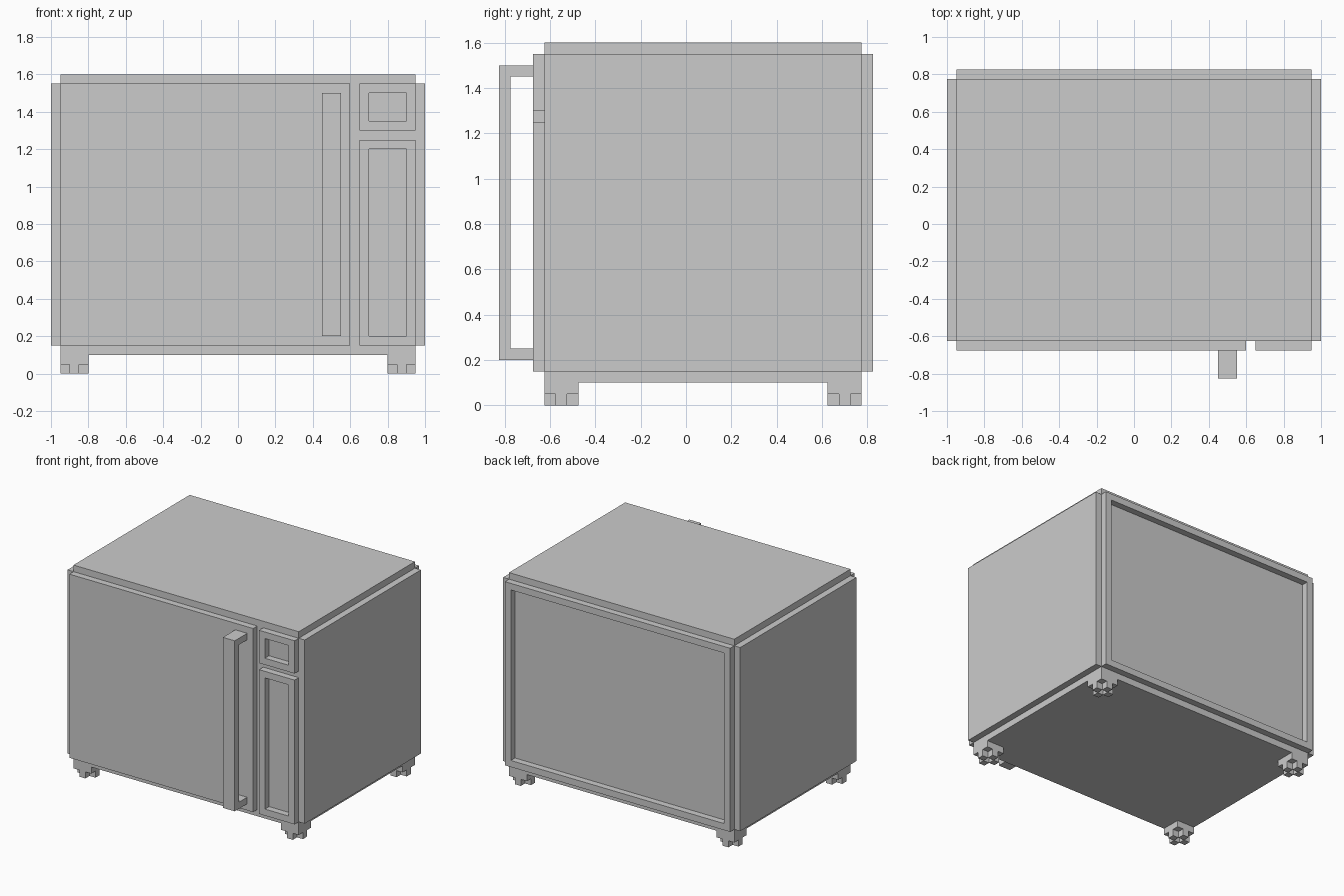
import bpy, bmesh
from mathutils import Vector

if "Cube" in bpy.data.objects:
    bpy.data.objects.remove(bpy.data.objects["Cube"])

U = 0.05                 # block unit all sizes are built from
FRONT, BACK = -0.625, 0.775


def finish(name, bm):
    bmesh.ops.recalc_face_normals(bm, faces=bm.faces)
    me = bpy.data.meshes.new(name)
    bm.to_mesh(me)
    bm.free()
    ob = bpy.data.objects.new(name, me)
    bpy.context.collection.objects.link(ob)
    return ob


def add_box(bm, x, y, z):
    vs = bmesh.ops.create_cube(bm, size=1)["verts"]
    for v in vs:
        v.co = Vector([r[0] + (c + 0.5) * (r[1] - r[0]) for c, r in zip(v.co, (x, y, z))])


def box(name, x, y, z):
    bm = bmesh.new()
    add_box(bm, x, y, z)
    return finish(name, bm)


def prism(name, pts, to3d, depth):
    """Closed 2D profile placed by to3d and extruded along depth."""
    bm = bmesh.new()
    face = bm.faces.new([bm.verts.new(to3d(a, b)) for a, b in pts])
    ext = bmesh.ops.extrude_face_region(bm, geom=[face], use_keep_orig=True)["geom"]
    bmesh.ops.translate(bm, vec=depth, verts=[g for g in ext if isinstance(g, bmesh.types.BMVert)])
    return finish(name, bm)


def frame(name, x, y, z, t=U):
    """Rectangular ring facing along y with border width t."""
    bm = bmesh.new()
    rings = []
    for yy in y:
        for d in (0, t):
            rings.append([bm.verts.new((a, yy, b)) for a, b in (
                (x[0] + d, z[0] + d), (x[1] - d, z[0] + d),
                (x[1] - d, z[1] - d), (x[0] + d, z[1] - d))])
    for p, q in ((0, 1), (2, 3), (0, 2), (1, 3)):
        for i in range(4):
            j = (i + 1) % 4
            bm.faces.new((rings[p][i], rings[p][j], rings[q][j], rings[q][i]))
    return finish(name, bm)


# cabinet: notched-corner profile running front to back
right = [(0.95, 0.1), (0.95, 0.15), (1, 0.15), (1, 1.55), (0.95, 1.55), (0.95, 1.6)]
prism("cabinet", right + [(-x, z) for x, z in reversed(right)],
      lambda x, z: (x, FRONT, z), (0, BACK - FRONT, 0))

# rear frame with recessed back
frame("back_frame", (-0.95, 0.95), (BACK, BACK + U), (0.15, 1.55))

# door and control panel
fy = (FRONT - U, FRONT)
box("door", (-0.95, 0.6), fy, (0.15, 1.55))
frame("display_frame", (0.65, 0.95), fy, (1.3, 1.55))
frame("keypad_frame", (0.65, 0.95), fy, (0.15, 1.25))

# door handle: C-shaped side profile
prism("door_handle", [(-0.675, 0.2), (-0.825, 0.2), (-0.825, 1.5), (-0.675, 1.5),
                      (-0.675, 1.45), (-0.775, 1.45), (-0.775, 0.25), (-0.675, 0.25)],
      lambda y, z: (0.45, y, z), (0.1, 0, 0))

# feet: square pad with four small blocks around a hollow centre
for fb, cy in (("front", FRONT + 1.5 * U), ("back", BACK - 1.5 * U)):
    for side, cx in (("left", -0.875), ("right", 0.875)):
        bm = bmesh.new()
        h = U / 2
        add_box(bm, (cx - 3 * h, cx + 3 * h), (cy - 3 * h, cy + 3 * h), (U, 2 * U))
        for dx, dy in ((U, 0), (-U, 0), (0, U), (0, -U)):
            add_box(bm, (cx + dx - h, cx + dx + h), (cy + dy - h, cy + dy + h), (0, U))
        finish(f"{fb}_{side}_foot", bm)
